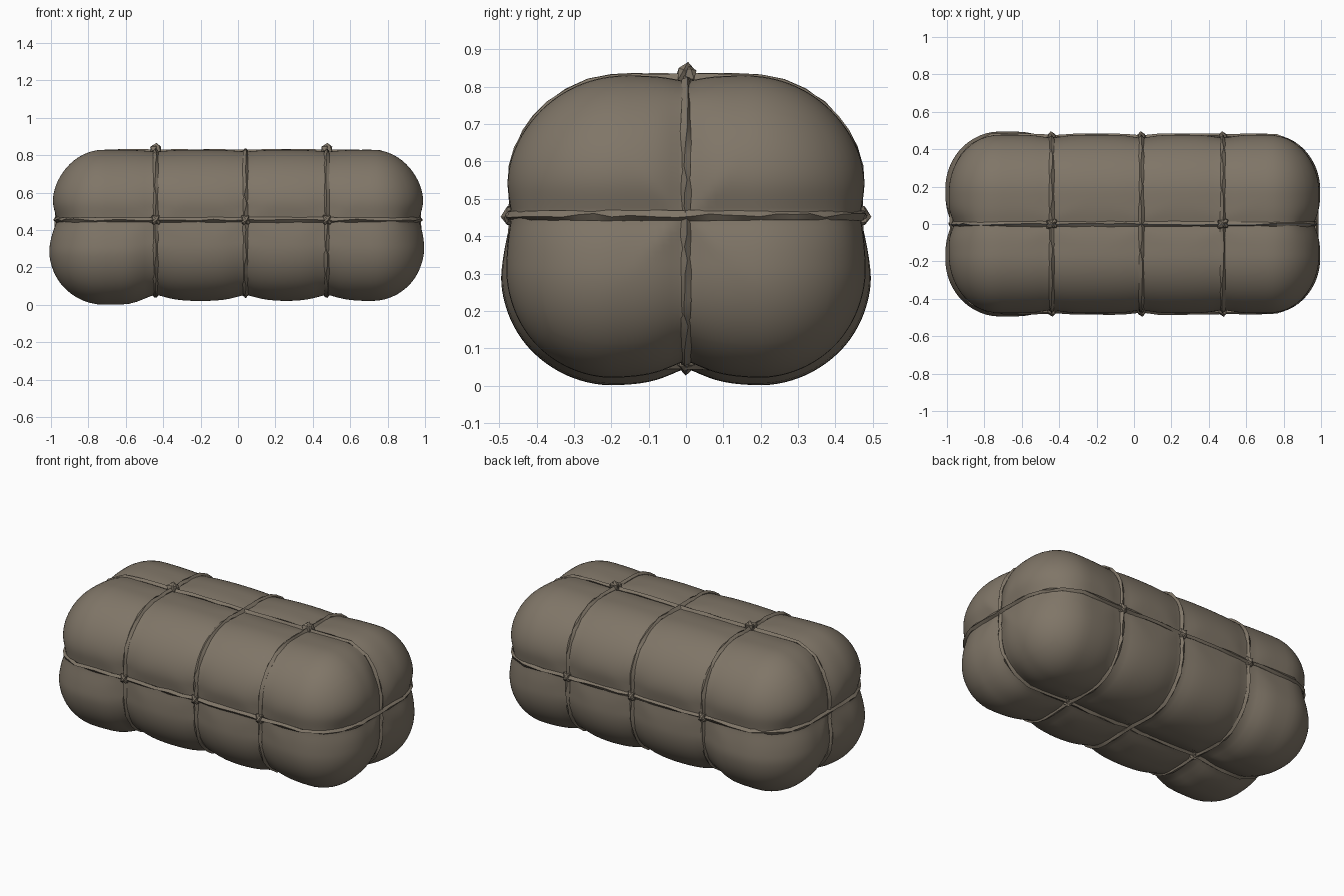
import bpy, bmesh, math, random
from mathutils import Vector, Matrix

if "Cube" in bpy.data.objects:
    bpy.data.objects.remove(bpy.data.objects["Cube"])

random.seed(4)
HX, HY, HZ, CZ = 0.997, 0.482, 0.405, 0.425
RINGS = (-0.44, 0.04, 0.475)          # x of the three hoops
LINE_Z = 0.03                         # height of the level rope above centre

mat = bpy.data.materials.new("dull brown canvas")
mat.diffuse_color = (0.215, 0.180, 0.137, 1)
mat.use_nodes = True
mat.node_tree.nodes["Principled BSDF"].inputs["Base Color"].default_value = mat.diffuse_color


def smooth(t):
    t = max(0.0, min(1.0, t))
    return t * t * (3 - 2 * t)


def dent(d, w):
    return math.exp(-(abs(d) / w) ** 1.4)


def surf(q, cross=1.0, lift=0.0):
    """Point of a box -> point of the soft bundle, pulled in along the ropes."""
    r = 0.305 + 0.015 * math.sin(max(-1, min(1, q.z / HZ)) * math.pi / 2)
    radii = Vector((0.28, r, r))
    h = (HX, HY, HZ)
    inner = Vector([max(-(a - b), min(a - b, c)) for a, b, c in zip(h, radii, q)])
    u = Vector([(c - i) / b for c, i, b in zip(q, inner, radii)]).normalized()
    p = inner + u * radii
    n = Vector([a / b for a, b in zip(u, radii)]).normalized()
    low = smooth(0.5 - n.z * 0.7)
    g = max(dent(p.x - x, 0.085) for x in RINGS) * (0.010 + 0.024 * low)
    end = smooth((abs(n.x) - 0.5) * 2)
    gy = dent(p.y, 0.055 + 0.02 * low) * (0.015 + 0.030 * low * (1 - end) + 0.020 * end)
    gz = dent(p.z - LINE_Z, 0.07) * (0.014 + 0.015 * end)
    g = max(g, gy * cross, gz * cross) + 0.25 * min(g, max(gy, gz) * cross)
    # the lower left lobe sags further out
    sag = smooth((-0.44 - p.x) * 6) * smooth((0.04 - p.z) * 5) * (0.008 + 0.012 * low)
    return p + n * (sag - g + lift), n


def finish(ob, angle):
    ob.data.materials.append(mat)
    bpy.context.view_layer.objects.active = ob
    ob.select_set(True)
    bpy.ops.object.shade_smooth_by_angle(angle=math.radians(angle))
    ob.select_set(False)
    return ob


def from_bmesh(name, bm, angle):
    me = bpy.data.meshes.new(name)
    bm.to_mesh(me)
    bm.free()
    ob = bpy.data.objects.new(name, me)
    bpy.context.collection.objects.link(ob)
    return finish(ob, angle)


# canvas body
bm = bmesh.new()
bmesh.ops.create_cube(bm, size=2)
bmesh.ops.subdivide_edges(bm, edges=bm.edges[:], cuts=47, use_grid_fill=True)
for v in bm.verts:
    v.co = surf(Vector((v.co.x * HX, v.co.y * HY, v.co.z * HZ)))[0] + Vector((0, 0, CZ))
from_bmesh("canvas_bundle", bm, 60)


# ropes: four-sided tubes running round the bundle
def rope(name, to_box, cross, lift, count=56):
    bm = bmesh.new()
    rows = []
    pts = []
    for i in range(count):
        a = 2 * math.pi * (i + 0.5) / count
        c, s = math.cos(a), math.sin(a)
        m = max(abs(c), abs(s))
        pts.append(surf(to_box(c / m, s / m), cross, lift))
    for i, (p, n) in enumerate(pts):
        t = (pts[(i + 1) % count][0] - pts[i - 1][0]).normalized()
        side = t.cross(n).normalized()
        up = side.cross(t)
        rad = 0.014 + random.uniform(-0.002, 0.002)
        turn = random.uniform(-0.45, 0.45)
        rows.append([bm.verts.new(p + Vector((0, 0, CZ)) + rad * (
            math.cos(turn + k * math.pi / 2) * side + math.sin(turn + k * math.pi / 2) * up))
            for k in range(4)])
    for i in range(count):
        a, b = rows[i], rows[(i + 1) % count]
        for k in range(4):
            bm.faces.new((a[k], a[(k + 1) % 4], b[(k + 1) % 4], b[k]))
    bmesh.ops.recalc_face_normals(bm, faces=bm.faces[:])
    from_bmesh(name, bm, 30)


for i, x in enumerate(RINGS):
    rope(f"hoop_rope_{i + 1}", lambda c, s, x=x: Vector((x, c * HY, s * HZ)), 0.7, 0.002)
rope("lengthwise_upright_rope", lambda c, s: Vector((c * HX, 0, s * HZ)), 1.0, 0.004, 72)
rope("lengthwise_level_rope", lambda c, s: Vector((c * HX, s * HY, LINE_Z)), 1.0, 0.004, 72)


# knots: crossed blocks where the ropes meet
def knot(name, q, size, lift):
    p, n = surf(q, 1.0, lift)
    base = Matrix.Translation(p + Vector((0, 0, CZ))) @ n.to_track_quat('Z', 'X').to_matrix().to_4x4()
    bm = bmesh.new()
    for ang, dims in ((40, (1.3, 0.6, 0.9)), (-35, (1.2, 0.55, 1.1))):
        m = base @ Matrix.Rotation(math.radians(ang), 4, 'Z') @ Matrix.Rotation(0.2, 4, 'X')
        bmesh.ops.create_icosphere(bm, subdivisions=1, radius=size * 0.6,
                                   matrix=m @ Matrix.Diagonal((*dims, 1)))
    from_bmesh(name, bm, 25)


for i, x in enumerate(RINGS):
    for s, side in ((-1, "front"), (1, "back")):
        knot(f"{side}_knot_{i + 1}", Vector((x, s * HY, LINE_Z)), 0.046, 0.010)
    if i != 1:
        knot(f"top_knot_{i + 1}", Vector((x, 0, HZ)), 0.052, 0.020)
        knot(f"bottom_knot_{i + 1}", Vector((x, 0, -HZ)), 0.046, 0.006)
